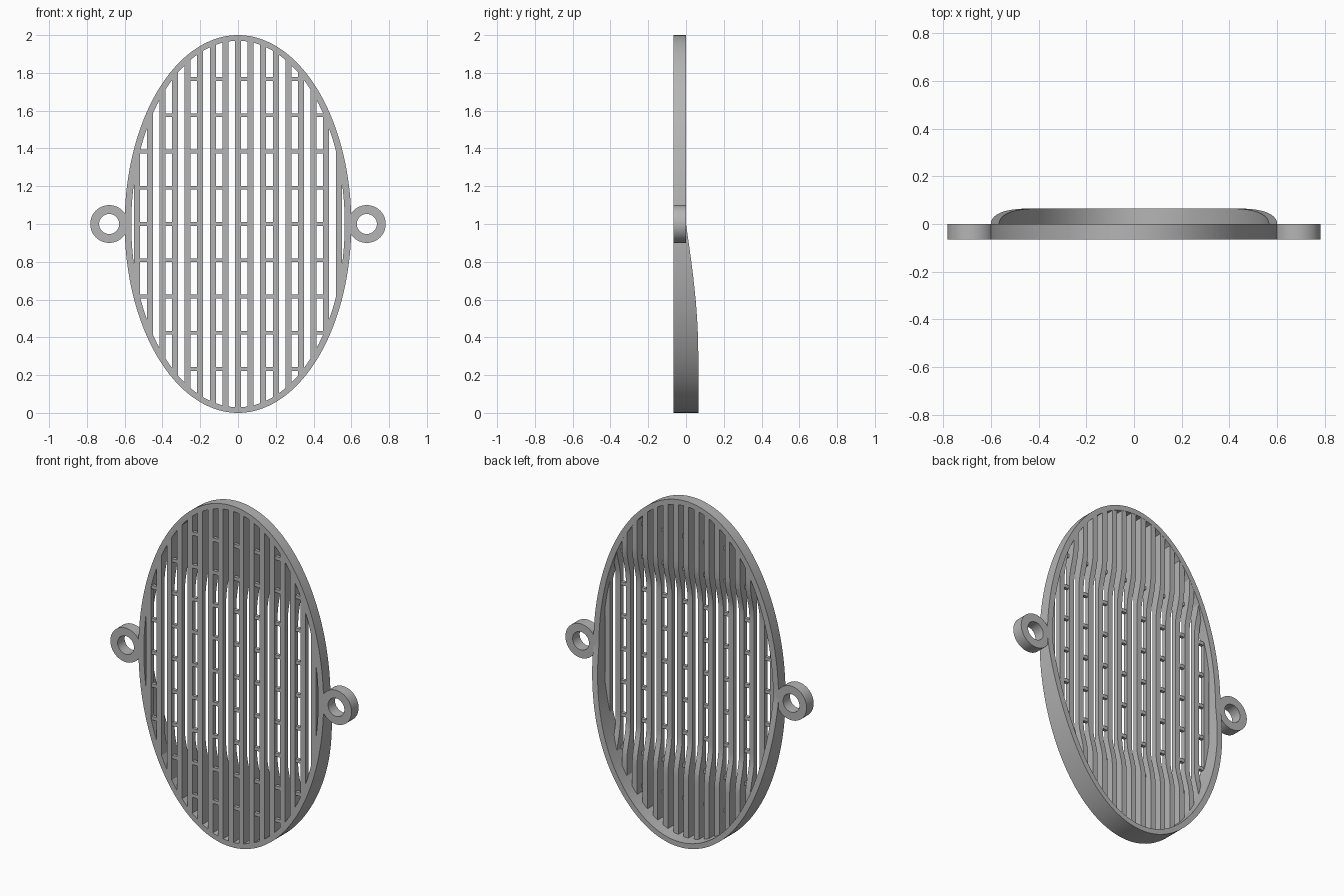
import bpy, bmesh, math

cube = bpy.data.objects.get("Cube")
if cube:
    bpy.data.objects.remove(cube)

grey = bpy.data.materials.new("plain_grey")
grey.use_nodes = True
grey.diffuse_color = (0.46, 0.46, 0.46, 1)
grey.node_tree.nodes["Principled BSDF"].inputs["Base Color"].default_value = (0.46, 0.46, 0.46, 1)

FRONT = -0.065          # common front plane
MID = 1.0               # height of the centre
PITCH, BAR_W = 0.0667, 0.032
IN_X, IN_Z = 0.568, 0.973   # ellipse on which bars end, just inside the rim


def finish(name, bm, smooth=True):
    bmesh.ops.recalc_face_normals(bm, faces=bm.faces)
    mesh = bpy.data.meshes.new(name)
    bm.to_mesh(mesh)
    bm.free()
    mesh.materials.append(grey)
    obj = bpy.data.objects.new(name, mesh)
    bpy.context.collection.objects.link(obj)
    if smooth:
        bpy.ops.object.select_all(action="DESELECT")
        obj.select_set(True)
        bpy.context.view_layer.objects.active = obj
        bpy.ops.object.shade_smooth_by_angle(angle=math.radians(30))
    return obj


def loft(bm, sections, closed):
    """Skin four-point sections into a tube, closed on itself or capped."""
    rings = [[bm.verts.new(p) for p in s] for s in sections]
    pairs = list(zip(rings, rings[1:]))
    if closed:
        pairs.append((rings[-1], rings[0]))
    else:
        bm.faces.new(rings[0])
        bm.faces.new(rings[-1])
    for a, b in pairs:
        for i in range(4):
            j = (i + 1) % 4
            bm.faces.new((a[i], a[j], b[j], b[i]))


def band(name, cx, outer, inner, back, steps):
    """Elliptical ring with a back edge that depends on height."""
    sections = []
    for k in range(steps):
        a = 2 * math.pi * k / steps
        po = (cx + outer[0] * math.cos(a), MID + outer[1] * math.sin(a))
        pi = (cx + inner[0] * math.cos(a), MID + inner[1] * math.sin(a))
        sections.append([(po[0], FRONT, po[1]), (po[0], back(po[1]), po[1]),
                         (pi[0], back(pi[1]), pi[1]), (pi[0], FRONT, pi[1])])
    bm = bmesh.new()
    loft(bm, sections, True)
    return finish(name, bm)


def rim_back(z):
    drop = min(max((MID - z) / 0.7, 0), 1)
    return 0.065 * math.sin(drop * math.pi / 2)


def bar_back(z):
    # thin in the middle, full depth towards both ends
    t = min(max((abs(z) - 0.42) / 0.2, 0), 1)
    return -0.037 + 0.036 * t * t * (3 - 2 * t)


def half_height(x):
    return IN_Z * math.sqrt(max(0, 1 - (x / IN_X) ** 2))


# Oval rim, deeper towards the bottom
band("oval_rim", 0, (0.6, 1.0), (0.565, 0.97), rim_back, 160)

# Mounting eyelets on both sides
for side, x in (("left", 0.682), ("right", -0.682)):
    band(side + "_eyelet", x, (0.1, 0.1), (0.053, 0.053), lambda z: 0.0, 48)

# Upright bars
bm = bmesh.new()
STEPS = 64
for k in range(-8, 9):
    xa, xb = k * PITCH - BAR_W / 2, k * PITCH + BAR_W / 2
    sections = []
    for i in range(STEPS + 1):
        t = 2 * i / STEPS - 1
        za, zb = t * half_height(xa), t * half_height(xb)
        sections.append([(xa, FRONT, MID + za), (xb, FRONT, MID + zb),
                         (xb, bar_back(zb), MID + zb), (xa, bar_back(za), MID + za)])
    loft(bm, sections, False)
finish("upright_bars", bm)

# Short rungs in every second gap
bm = bmesh.new()
for row in range(-4, 5):
    z = row * 0.192
    limit = IN_X * math.sqrt(1 - (z / IN_Z) ** 2)
    for k in range(-8, 8, 2):
        xa = max(k * PITCH + BAR_W / 4, -limit)
        xb = min((k + 1) * PITCH - BAR_W / 4, limit)
        if xb - xa < BAR_W / 2:
            continue
        sections = [[(x, -0.062, MID + z - 0.01), (x, -0.042, MID + z - 0.01),
                     (x, -0.042, MID + z + 0.01), (x, -0.062, MID + z + 0.01)]
                    for x in (xa, xb)]
        loft(bm, sections, False)
finish("cross_rungs", bm, smooth=False)
